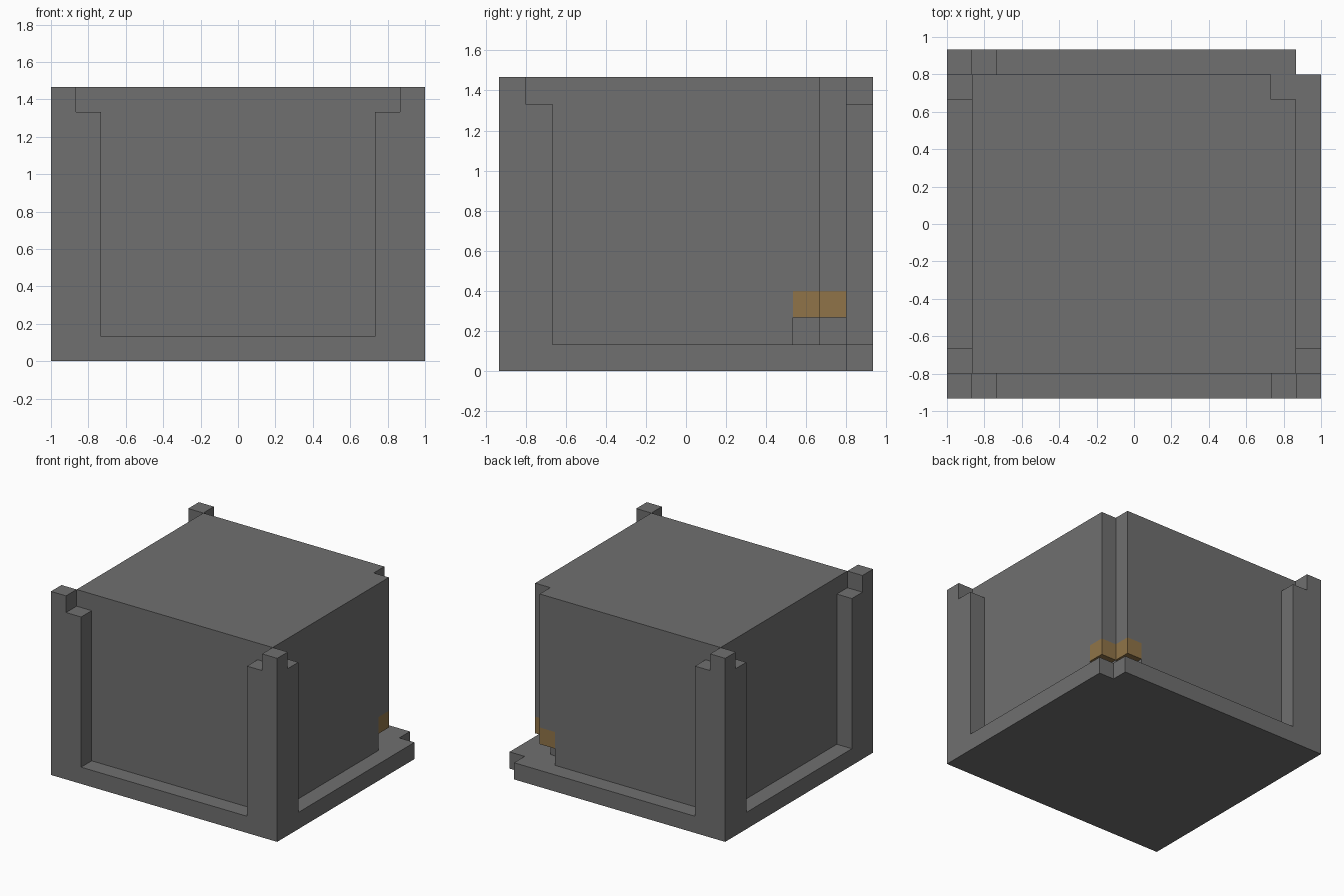
import bpy
import bmesh

# Remove only the default cube
cube = bpy.data.objects.get("Cube")
if cube:
    bpy.data.objects.remove(cube, do_unlink=True)

U = 2 / 15                  # one grid step
X, Y, TOP = 7.5, 7, 11      # half width, half depth and height in steps


def make_material(name, colour):
    mat = bpy.data.materials.new(name)
    mat.use_nodes = True
    mat.diffuse_color = colour
    mat.node_tree.nodes["Principled BSDF"].inputs["Base Color"].default_value = colour
    return mat


grey = make_material("dark grey", (0.162, 0.162, 0.162, 1))
amber = make_material("dull amber", (0.28, 0.175, 0.065, 1))


def prism(name, outline, low, high, mat):
    """Extrude a floor outline, in grid steps, between two heights."""
    bm = bmesh.new()
    face = bm.faces.new([bm.verts.new((x * U, y * U, low * U)) for x, y in outline])
    lifted = bmesh.ops.extrude_face_region(bm, geom=[face])["geom"]
    verts = [v for v in lifted if isinstance(v, bmesh.types.BMVert)]
    bmesh.ops.translate(bm, verts=verts, vec=(0, 0, (high - low) * U))
    bmesh.ops.recalc_face_normals(bm, faces=bm.faces)
    mesh = bpy.data.meshes.new(name)
    bm.to_mesh(mesh)
    bm.free()
    mesh.materials.append(mat)
    obj = bpy.data.objects.new(name, mesh)
    bpy.context.collection.objects.link(obj)
    return obj


def rect(x0, x1, y0, y1):
    return [(x0, y0), (x1, y0), (x1, y1), (x0, y1)]


def stepped(hx, hy, steps):
    """Rectangle whose back left corner is cut into square stairs."""
    points = [(-hx, hy), (-hx, -hy), (hx, -hy), (hx, hy - steps)]
    for i in range(steps):
        x, y = hx - i - 1, hy - steps + i
        points += [(x, y), (x, y + 1)]
    return points


# Base plate and main body
prism("base_plate", stepped(X, Y, 1), 0, 1, grey)
prism("lower_body", stepped(X - 1, Y - 1, 2), 1, 3, grey)
prism("upper_body", stepped(X - 1, Y - 1, 1), 3, TOP, grey)

# Amber blocks overhanging the undercut corner
prism("side_amber_block", rect(X - 2, X - 1, Y - 3, Y - 2), 2, 3, amber)
prism("back_amber_block", rect(X - 3, X - 2, Y - 2, Y - 1), 2, 3, amber)

# Angled corner posts with a raised cap; the notched corner has none
corners = {"front_left": (1, -1), "front_right": (-1, -1), "back_right": (-1, 1)}
for corner, (sx, sy) in corners.items():
    angle = [(X, Y), (X - 2, Y), (X - 2, Y - 1), (X - 1, Y - 1), (X - 1, Y - 2), (X, Y - 2)]
    cap = rect(X - 1, X, Y - 1, Y)
    prism(corner + "_post", [(x * sx, y * sy) for x, y in angle], 1, TOP - 1, grey)
    prism(corner + "_post_cap", [(x * sx, y * sy) for x, y in cap], TOP - 1, TOP, grey)
